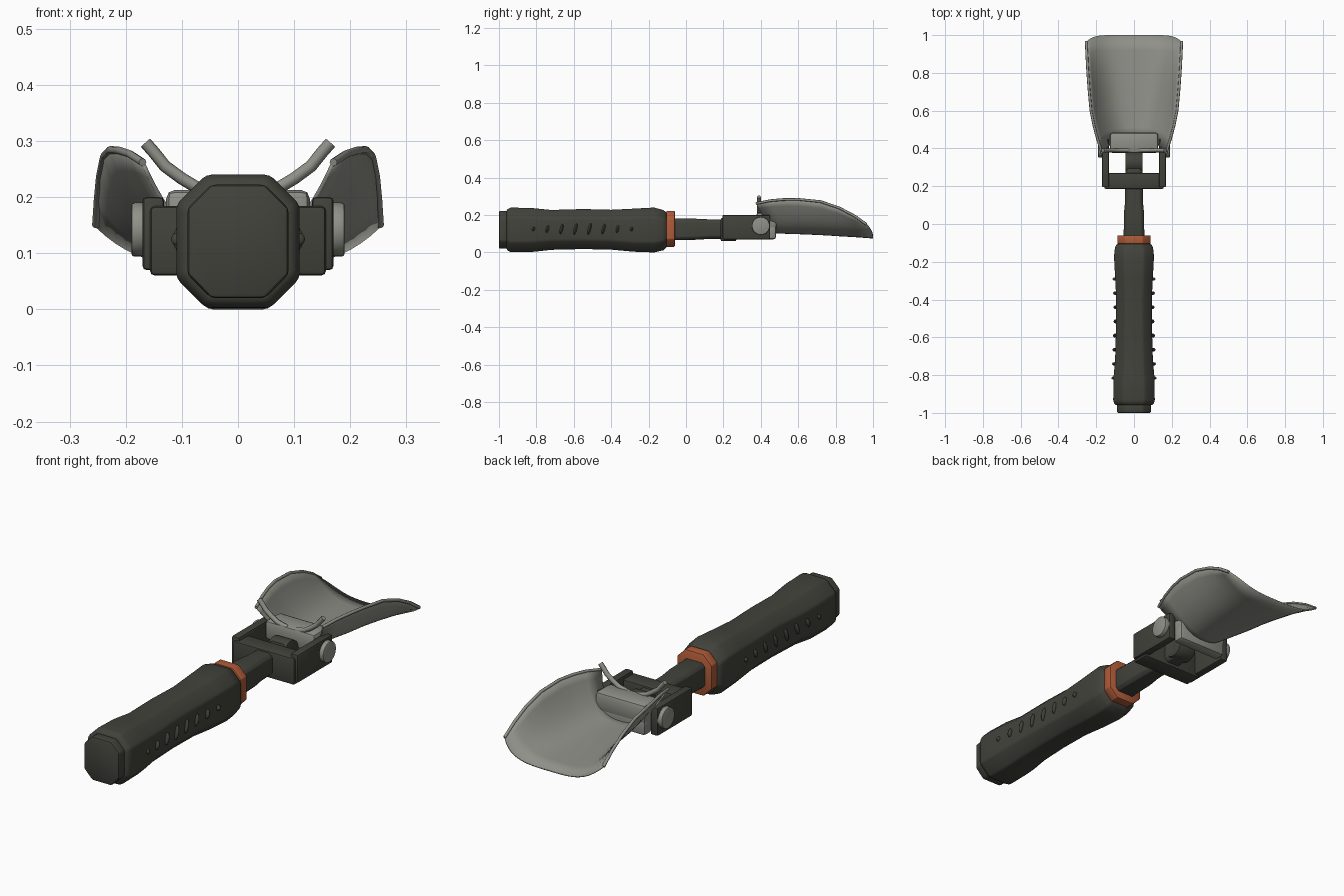
import bpy, bmesh, math
from mathutils import Matrix, Vector

cube = bpy.data.objects.get("Cube")
if cube:
    bpy.data.objects.remove(cube, do_unlink=True)


def material(name, rgb):
    m = bpy.data.materials.new(name)
    m.use_nodes = True
    m.diffuse_color = (*rgb, 1)
    bsdf = next(n for n in m.node_tree.nodes if n.type == 'BSDF_PRINCIPLED')
    bsdf.inputs["Base Color"].default_value = (*rgb, 1)
    return m


DARK = material("dark_olive_grey", (0.055, 0.055, 0.045))
STEEL = material("warm_steel", (0.28, 0.28, 0.25))
ORANGE = material("burnt_orange", (0.43, 0.105, 0.04))


def finish(bm, name, mat, bevel=0.0, segments=2):
    """Round the sharp edges, then turn the bmesh into a shaded object."""
    bmesh.ops.recalc_face_normals(bm, faces=bm.faces)
    if bevel:
        sharp = [e for e in bm.edges if e.is_manifold and e.calc_face_angle() > 0.5]
        bmesh.ops.bevel(bm, geom=sharp, offset=bevel, segments=segments,
                        profile=0.5, affect='EDGES', clamp_overlap=True)
    mesh = bpy.data.meshes.new(name)
    bm.to_mesh(mesh)
    bm.free()
    mesh.materials.append(mat)
    ob = bpy.data.objects.new(name, mesh)
    bpy.context.collection.objects.link(ob)
    bpy.ops.object.select_all(action='DESELECT')
    ob.select_set(True)
    bpy.context.view_layer.objects.active = ob
    bpy.ops.object.shade_smooth_by_angle(angle=math.radians(35))
    return ob


def loft(name, mat, stations, bevel):
    """Chamfered-rectangle rings along y: (y, half width, bottom, top, chamfer)."""
    bm = bmesh.new()
    rings = []
    for y, w, lo, hi, c in stations:
        outline = [(w - c, lo), (w, lo + c), (w, hi - c), (w - c, hi),
                   (c - w, hi), (-w, hi - c), (-w, lo + c), (c - w, lo)]
        rings.append([bm.verts.new((x, y, z)) for x, z in outline])
    for a, b in zip(rings, rings[1:]):
        for i in range(8):
            j = (i + 1) % 8
            bm.faces.new((a[i], a[j], b[j], b[i]))
    bm.faces.new(rings[0])
    bm.faces.new(rings[-1])
    return finish(bm, name, mat, bevel)


def box(name, mat, x, y, z, bevel):
    bm = bmesh.new()
    size = [b - a for a, b in (x, y, z)]
    mid = [(a + b) / 2 for a, b in (x, y, z)]
    bmesh.ops.create_cube(bm, size=1, matrix=Matrix.Translation(mid) @ Matrix.Diagonal((*size, 1)))
    return finish(bm, name, mat, bevel)


def disc(name, mat, centre, radius, depth, bevel):
    """Cylinder lying along x."""
    bm = bmesh.new()
    bmesh.ops.create_cone(bm, cap_ends=True, segments=28, radius1=radius, radius2=radius, depth=depth,
                          matrix=Matrix.Translation(centre) @ Matrix.Rotation(math.pi / 2, 4, 'Y'))
    return finish(bm, name, mat, bevel)


def tube(name, mat, points, radius):
    curve = bpy.data.curves.new(name, 'CURVE')
    curve.dimensions = '3D'
    curve.bevel_depth = radius
    curve.bevel_resolution = 2
    curve.use_fill_caps = True
    spline = curve.splines.new('POLY')
    spline.points.add(len(points) - 1)
    for p, co in zip(spline.points, points):
        p.co = (*co, 1)
    curve.materials.append(mat)
    ob = bpy.data.objects.new(name, curve)
    bpy.context.collection.objects.link(ob)


# Grip, end cap, collar and shaft
loft("grip", DARK, [
    (-0.96, 0.098, 0.015, 0.227, 0.048), (-0.94, 0.11, 0.002, 0.24, 0.053),
    (-0.82, 0.109, 0.003, 0.237, 0.053), (-0.72, 0.1, 0.014, 0.227, 0.05),
    (-0.55, 0.095, 0.018, 0.232, 0.048), (-0.4, 0.094, 0.015, 0.228, 0.048),
    (-0.28, 0.1, 0.004, 0.234, 0.05), (-0.17, 0.106, 0.0, 0.24, 0.052),
    (-0.12, 0.1, 0.012, 0.226, 0.05), (-0.1, 0.085, 0.03, 0.21, 0.045)], 0.009)
loft("end_cap", DARK, [(-1.0, 0.09, 0.02, 0.222, 0.042),
                       (-0.95, 0.09, 0.02, 0.222, 0.042)], 0.008)
loft("collar", ORANGE, [(-0.105, 0.088, 0.03, 0.222, 0.042),
                        (-0.06, 0.088, 0.03, 0.222, 0.042)], 0.004)
loft("shaft", DARK, [(-0.08, 0.055, 0.065, 0.182, 0.015), (0.06, 0.053, 0.068, 0.18, 0.015),
                     (0.12, 0.047, 0.072, 0.177, 0.015), (0.33, 0.045, 0.075, 0.175, 0.015)], 0.004)
disc("shaft_hub", DARK, (0, 0.325, 0.13), 0.055, 0.09, 0.004)

# Slanted grip ridges on both sides, longest in the middle
for side in (-1, 1):
    label = "left" if side > 0 else "right"
    for i in range(8):
        y = -0.816 + i * 0.075
        half = 0.012 + 0.02 * math.sin(math.pi * i / 7)
        flank = 0.095 + 0.011 * abs(y + 0.48) / 0.3
        bm = bmesh.new()
        bmesh.ops.create_uvsphere(
            bm, u_segments=12, v_segments=8, radius=1,
            matrix=Matrix.Translation((side * flank, y, 0.125)) @ Matrix.Rotation(-0.25, 4, 'X')
            @ Matrix.Diagonal((0.012, 0.008, half, 1)))
        finish(bm, f"{label}_grip_ridge_{i + 1}", DARK)

# Fork: crossbar, two arms and pivot knobs
box("fork_crossbar", DARK, (-0.157, 0.157), (0.185, 0.27), (0.06, 0.184), 0.009)
for side, label in ((1, "left"), (-1, "right")):
    box(label + "_fork_arm", DARK, sorted((side * 0.132, side * 0.17)), (0.195, 0.45), (0.07, 0.2), 0.007)
    disc(label + "_pivot_knob", STEEL, (side * 0.175, 0.4, 0.142), 0.048, 0.03, 0.005)

# Blade mount: upper block over a narrower front lip
box("blade_mount", STEEL, (-0.128, 0.128), (0.375, 0.485), (0.125, 0.213), 0.016)
box("blade_mount_lip", STEEL, (-0.126, 0.126), (0.425, 0.482), (0.07, 0.16), 0.014)

# Blade rows: edge y, centre y, half width, centre z, edge z
ROWS = [(0.375, 0.45, 0.170, 0.108, 0.262), (0.45, 0.51, 0.193, 0.104, 0.277),
        (0.52, 0.57, 0.212, 0.102, 0.283), (0.60, 0.63, 0.228, 0.100, 0.284),
        (0.72, 0.74, 0.239, 0.095, 0.272), (0.82, 0.835, 0.246, 0.089, 0.238),
        (0.90, 0.92, 0.250, 0.084, 0.196), (0.965, 1.0, 0.253, 0.078, 0.150)]
STEPS = 28


def blade_point(row, k, t):
    ye, yc, w, zc, ze = row
    k = k / (len(ROWS) - 1)
    a = abs(t)
    y = yc + (ye - yc) * a ** (3 + 4 * k)
    return Vector((w * t, y, zc + (ze - zc) * a ** (2.5 + k)))


bm = bmesh.new()
grid = [[bm.verts.new(blade_point(row, k, 2 * i / STEPS - 1)) for i in range(STEPS + 1)]
        for k, row in enumerate(ROWS)]
for a, b in zip(grid, grid[1:]):
    for i in range(STEPS):
        bm.faces.new((a[i], a[i + 1], b[i + 1], b[i]))
blade = finish(bm, "blade", STEEL)
shell = blade.modifiers.new("thickness", 'SOLIDIFY')
shell.thickness = 0.007
shell.offset = 0

# Rolled blade rims and foot-rest prongs
for side, label in ((1, "left"), (-1, "right")):
    rim = [blade_point(row, k, side) for k, row in enumerate(ROWS)]
    tube(label + "_blade_rim", STEEL, rim, 0.007)
    prong = [(0.02, 0.203), (0.07, 0.215), (0.1, 0.233), (0.13, 0.255), (0.15, 0.28), (0.165, 0.297)]
    tube(label + "_prong", STEEL, [(side * x, 0.39, z) for x, z in prong], 0.011)
